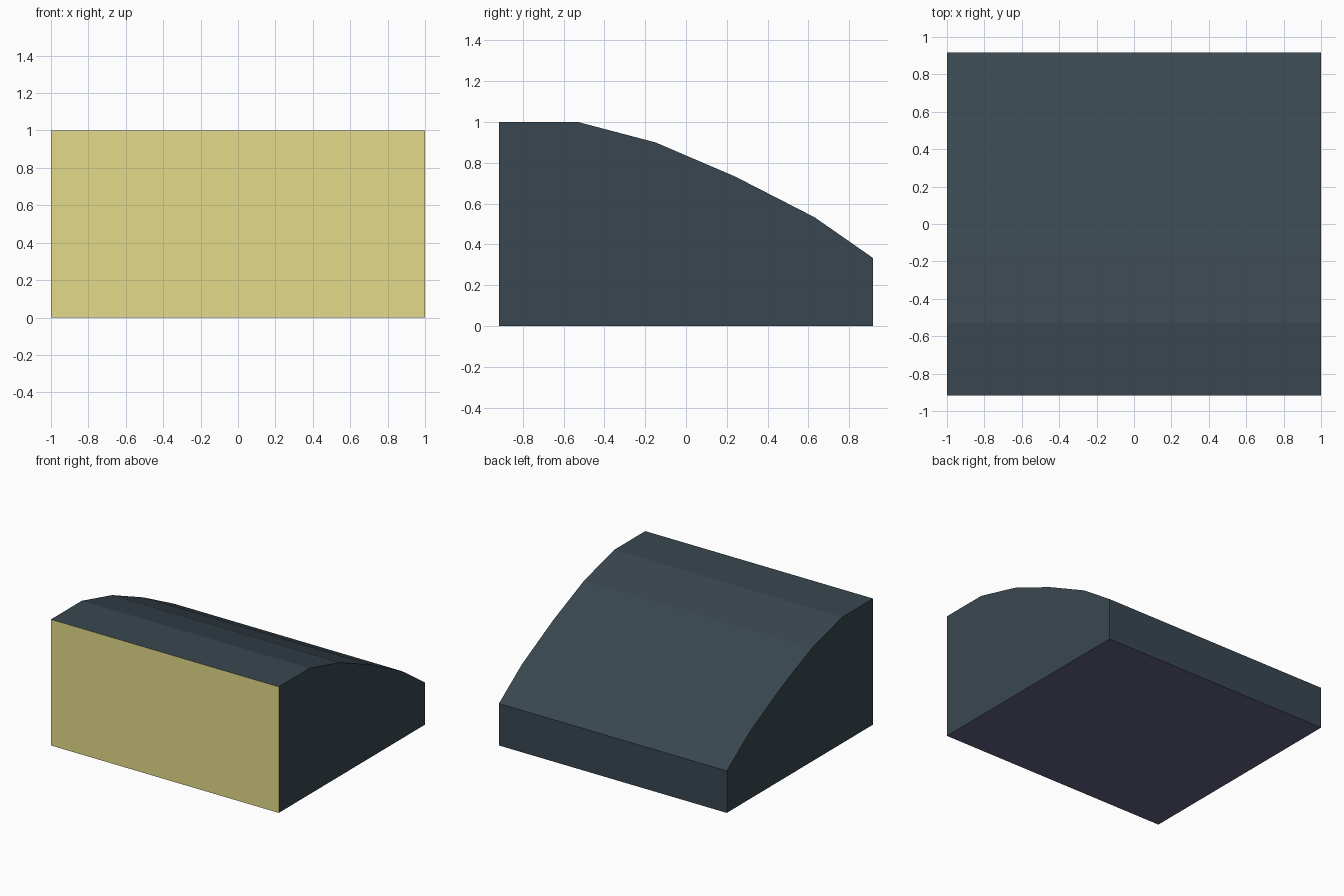
import bpy, bmesh

if "Cube" in bpy.data.objects:
    bpy.data.objects.remove(bpy.data.objects["Cube"])

def material(name, rgb):
    m = bpy.data.materials.new(name)
    m.diffuse_color = (*rgb, 1)
    m.use_nodes = True
    m.node_tree.nodes["Principled BSDF"].inputs["Base Color"].default_value = m.diffuse_color
    return m

slate = material("dark slate", (0.041, 0.062, 0.079))
cream = material("pale yellow", (0.77, 0.70, 0.247))
plum = material("purple grey", (0.115, 0.125, 0.22))

# Side profile (y, z), extruded along x
profile = [(-0.917, 0), (0.917, 0), (0.917, 0.333), (0.63, 0.533),
           (0.24, 0.733), (-0.15, 0.90), (-0.53, 1.0), (-0.917, 1.0)]

bm = bmesh.new()
side = bm.faces.new([bm.verts.new((-1, y, z)) for y, z in profile])
ext = bmesh.ops.extrude_face_region(bm, geom=[side], use_keep_orig=True)
bmesh.ops.translate(bm, vec=(2, 0, 0),
                    verts=[v for v in ext["geom"] if isinstance(v, bmesh.types.BMVert)])
bmesh.ops.recalc_face_normals(bm, faces=bm.faces[:])

# Front panel is yellow, underside purple grey, everything else slate
for f in bm.faces:
    if f.normal.y < -0.9:
        f.material_index = 1
    elif f.normal.z < -0.9:
        f.material_index = 2

mesh = bpy.data.meshes.new("curved_housing")
bm.to_mesh(mesh)
bm.free()
for m in (slate, cream, plum):
    mesh.materials.append(m)
obj = bpy.data.objects.new("curved_housing", mesh)
bpy.context.collection.objects.link(obj)
